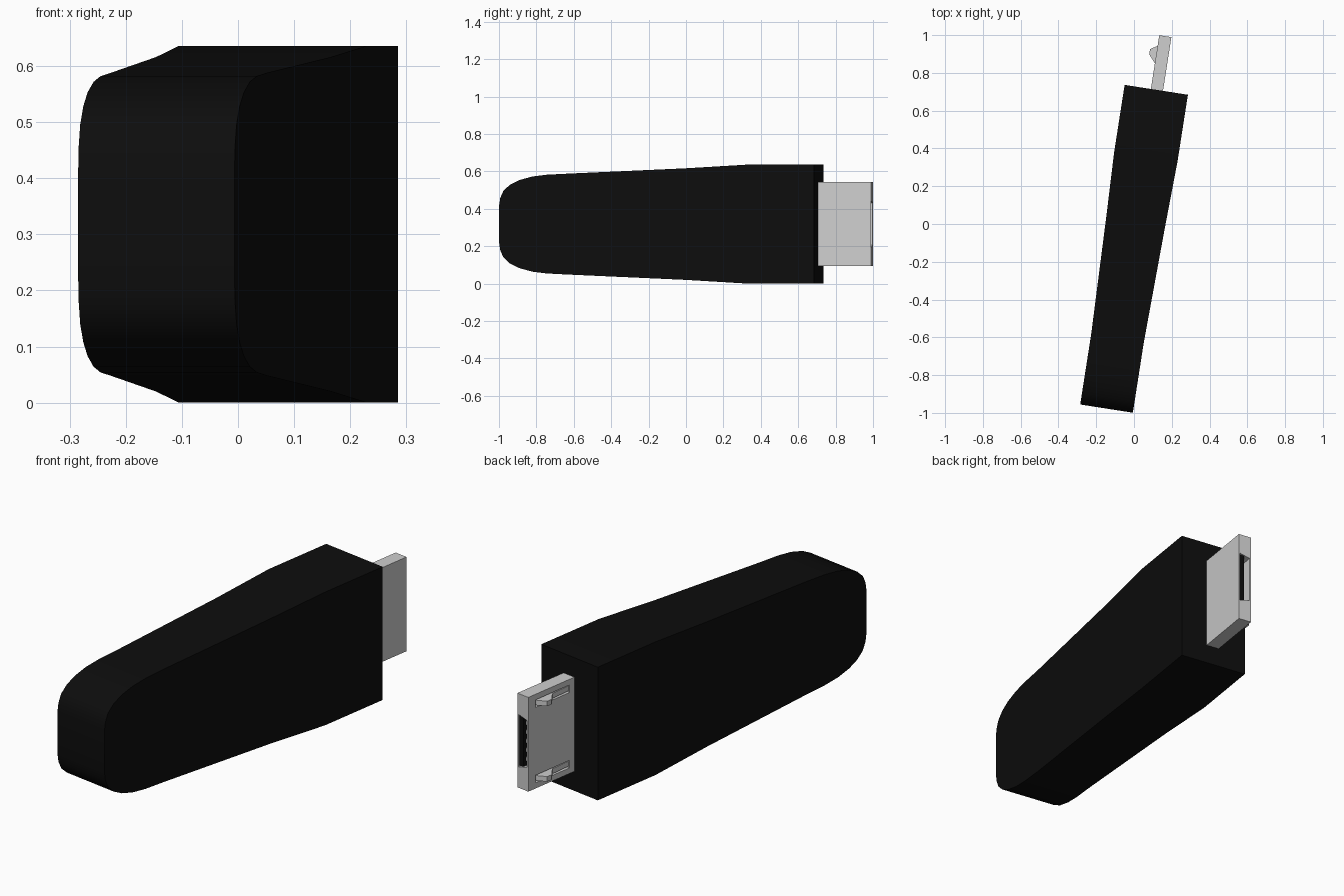
import bpy, bmesh, math
from mathutils import Matrix, Vector

cube = bpy.data.objects.get("Cube")
if cube:
    bpy.data.objects.remove(cube, do_unlink=True)

TURN = Matrix.Rotation(math.radians(-8.87), 4, 'Z')   # whole stick is turned a little
MID = 0.318                                           # height of the centre line


def material(name, value):
    m = bpy.data.materials.new(name)
    m.use_nodes = True
    colour = (value, value, value, 1)
    m.diffuse_color = colour
    m.node_tree.nodes["Principled BSDF"].inputs["Base Color"].default_value = colour
    return m


black = material("black plastic", 0.004)
metal = material("light metal", 0.62)


def finish(name, bm, mat):
    bmesh.ops.recalc_face_normals(bm, faces=bm.faces)
    bm.transform(TURN)
    mesh = bpy.data.meshes.new(name)
    bm.to_mesh(mesh)
    bm.free()
    mesh.materials.append(mat)
    ob = bpy.data.objects.new(name, mesh)
    bpy.context.collection.objects.link(ob)
    return ob


def prism(name, points, mat, push):
    """Extrude a flat outline of 3D points along the vector push."""
    bm = bmesh.new()
    face = bm.faces.new([bm.verts.new(p) for p in points])
    out = bmesh.ops.extrude_face_region(bm, geom=[face])
    moved = [g for g in out["geom"] if isinstance(g, bmesh.types.BMVert)]
    bmesh.ops.translate(bm, verts=moved, vec=Vector(push))
    return finish(name, bm, mat)


def box(name, x, y, z, mat):
    outline = [(x[0], y[0], z[0]), (x[1], y[0], z[0]), (x[1], y[0], z[1]), (x[0], y[0], z[1])]
    return prism(name, outline, mat, (0, y[1] - y[0], 0))


def cut(target, cutter):
    cutter.hide_render = True
    mod = target.modifiers.new("cut", 'BOOLEAN')
    mod.operation = 'DIFFERENCE'
    mod.solver = 'EXACT'
    mod.object = cutter
    bpy.context.view_layer.objects.active = target
    bpy.ops.object.modifier_apply(modifier=mod.name)
    bpy.data.objects.remove(cutter, do_unlink=True)


# Body: stations of (position along stick, half width, half height)
stations = [(-.988, .141, .10), (-.982, .141, .14), (-.965, .141, .178), (-.93, .141, .21),
            (-.88, .141, .235), (-.81, .141, .254), (-.73, .141, .264), (-.61, .141, .27),
            (.02, .158, .298), (.36, .1695, .318), (.72, .1695, .318)]
bm = bmesh.new()
rings = [[bm.verts.new((0.007 + sx * w, y, MID + sz * h))
          for sx, sz in ((-1, -1), (1, -1), (1, 1), (-1, 1))] for y, w, h in stations]
for a, b in zip(rings, rings[1:]):
    for i in range(4):
        j = (i + 1) % 4
        bm.faces.new((a[i], a[j], b[j], b[i]))
bm.faces.new(rings[0])
bm.faces.new(rings[-1])
body = finish("body", bm, black)
bpy.context.view_layer.objects.active = body
body.select_set(True)
bpy.ops.object.shade_smooth_by_angle(angle=math.radians(30))
body.select_set(False)

# Metal plug shell with a hollow mouth and two latch slots
TIP = 1.008
plug = box("plug_shell", (-.022, .043), (.70, TIP), (MID - .225, MID + .225), metal)
mouth = [(-.015, .76, MID - .112), (.037, .76, MID - .125),
         (.037, .76, MID + .125), (-.015, .76, MID + .112)]
cut(plug, prism("mouth_cutter", mouth, black, (0, .3, 0)))
for side in (-1, 1):
    z = MID + side * .18
    cut(plug, box("slot_cutter", (-.05, -.004), (.75, .962), (z - .018, z + .018), black))

# Spring latches in the slots
latch = [(.75, -.004), (.75, -.016), (.855, -.02), (.90, -.059),
         (.928, -.059), (.952, -.02), (.952, -.004)]
for side, label in ((-1, "lower"), (1, "upper")):
    z = MID + side * .18 - .012
    prism(label + "_latch", [(x, y, z) for y, x in latch], metal, (0, 0, .024))

# Contact tongue and its pins
box("contact_tongue", (.012, .036), (.757, TIP - .006), (MID - .12, MID + .12), black)
for i in range(5):
    z = MID + (i - 2) * .043
    box(f"contact_pin_{i + 1}", (.006, .014), (.77, TIP - .02), (z - .009, z + .009), metal)
